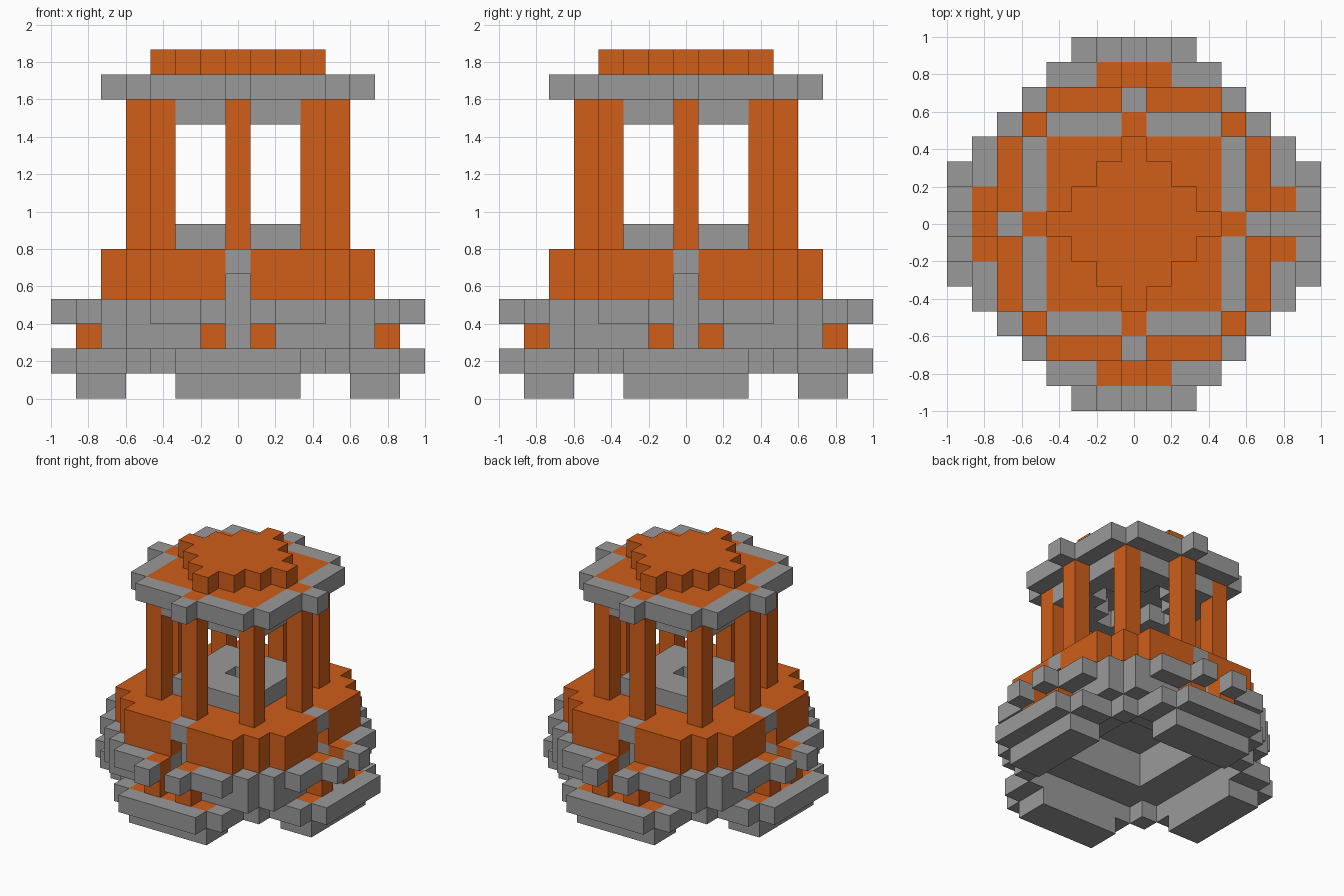
import bpy, bmesh
from mathutils import Vector

cube = bpy.data.objects.get("Cube")
if cube:
    bpy.data.objects.remove(cube, do_unlink=True)

CELL = 2 / 15      # block size
REACH = 7          # blocks from centre to edge


def material(name, colour):
    m = bpy.data.materials.new(name)
    m.use_nodes = True
    m.diffuse_color = colour
    m.node_tree.nodes["Principled BSDF"].inputs["Base Color"].default_value = colour
    return m


GREY, ORANGE = 0, 1
MATERIALS = [material("stone grey", (0.32, 0.32, 0.32, 1)),
             material("copper orange", (0.63, 0.112, 0.01, 1))]

blocks = {}        # grid position -> (part name, colour)


def add(part, levels, colour, rule):
    """Fill blocks by a four-way symmetric rule on the far and near axis distance."""
    for z in levels:
        for x in range(-REACH, REACH + 1):
            for y in range(-REACH, REACH + 1):
                far, near = max(abs(x), abs(y)), min(abs(x), abs(y))
                if rule(far, near):
                    blocks[x, y, z] = (part, colour)


# Feet and the stepped pads on them
add("feet", [0], GREY, lambda f, n: f in (5, 6) and n <= 2)
add("foot_pads", [1], GREY, lambda f, n: (f == 7 and n <= 2)
    or (f in (5, 6) and n <= 3) or f == n == 4)
add("foot_pads", [1], ORANGE, lambda f, n: f == 6 and n <= 2)
blocks[6, 0, 1] = ("foot_pads", GREY)

# Hollow lower body with a slot in the middle of each side
add("lower_body", [2, 3], GREY, lambda f, n: 3 <= f <= 5 and f + n <= 9 and (f, n) != (5, 0))
add("side_posts", [2, 3], ORANGE, lambda f, n: (f, n) == (6, 1))
add("side_rails", [3], GREY, lambda f, n: f == 6 and n in (2, 3))
add("rail_knobs", [3], GREY, lambda f, n: (f, n) == (7, 1))

# Plinth with grey keystones and a grey underside
add("plinth", [4, 5], ORANGE, lambda f, n: f <= 5 and f + n <= 8)
add("plinth", [4], GREY, lambda f, n: f <= 2 or (f, n) == (4, 0))
add("keystones", [5], GREY, lambda f, n: (f, n) == (5, 0))
for x, y in ((5, 0), (-5, 0), (0, 5), (0, -5)):
    del blocks[x, y, 4]

# Floor slab with a hole in the centre
add("floor_slab", [6], GREY, lambda f, n: 1 <= f <= 2)

# Eight pillars and the ring between their heads
add("pillars", range(6, 12), ORANGE, lambda f, n: (f, n) in ((4, 0), (3, 3)))
add("ceiling_ring", [11], GREY, lambda f, n: f <= 3 and 3 <= f + n <= 5)

# Roof with grey rim, knobs and a stepped crown
add("roof", [12], GREY, lambda f, n: f <= 4 and f + n <= 7)
add("roof", [12], ORANGE, lambda f, n: (f <= 3 and f + n >= 4) or (f, n) == (4, 0))
add("roof_knobs", [12], GREY, lambda f, n: (f, n) == (5, 0))
add("crown", [13], ORANGE, lambda f, n: f + n <= 3)

AXES = [Vector(a) for a in ((1, 0, 0), (0, 1, 0), (0, 0, 1))]


def build(part):
    """Make the outer faces of one part, merged into flat areas."""
    bm = bmesh.new()
    for pos, (name, colour) in blocks.items():
        if name != part:
            continue
        centre = Vector(pos) + Vector((0, 0, 0.5))
        for k in range(3):
            for side in (1, -1):
                normal = AXES[k] * side
                if tuple(int(c) for c in Vector(pos) + normal) in blocks:
                    continue
                u, v = AXES[(k + 1) % 3] / 2, AXES[(k + 2) % 3] / 2 * side
                mid = centre + normal / 2
                corners = (mid - u - v, mid + u - v, mid + u + v, mid - u + v)
                face = bm.faces.new([bm.verts.new(c * CELL) for c in corners])
                face.material_index = colour
    bmesh.ops.remove_doubles(bm, verts=bm.verts[:], dist=CELL / 100)
    bmesh.ops.dissolve_limit(bm, angle_limit=0.01, verts=bm.verts[:],
                             edges=bm.edges[:], delimit={'MATERIAL'})
    mesh = bpy.data.meshes.new(part)
    bm.to_mesh(mesh)
    bm.free()
    for m in MATERIALS:
        mesh.materials.append(m)
    bpy.context.collection.objects.link(bpy.data.objects.new(part, mesh))


for part in dict.fromkeys(name for name, _ in blocks.values()):
    build(part)
